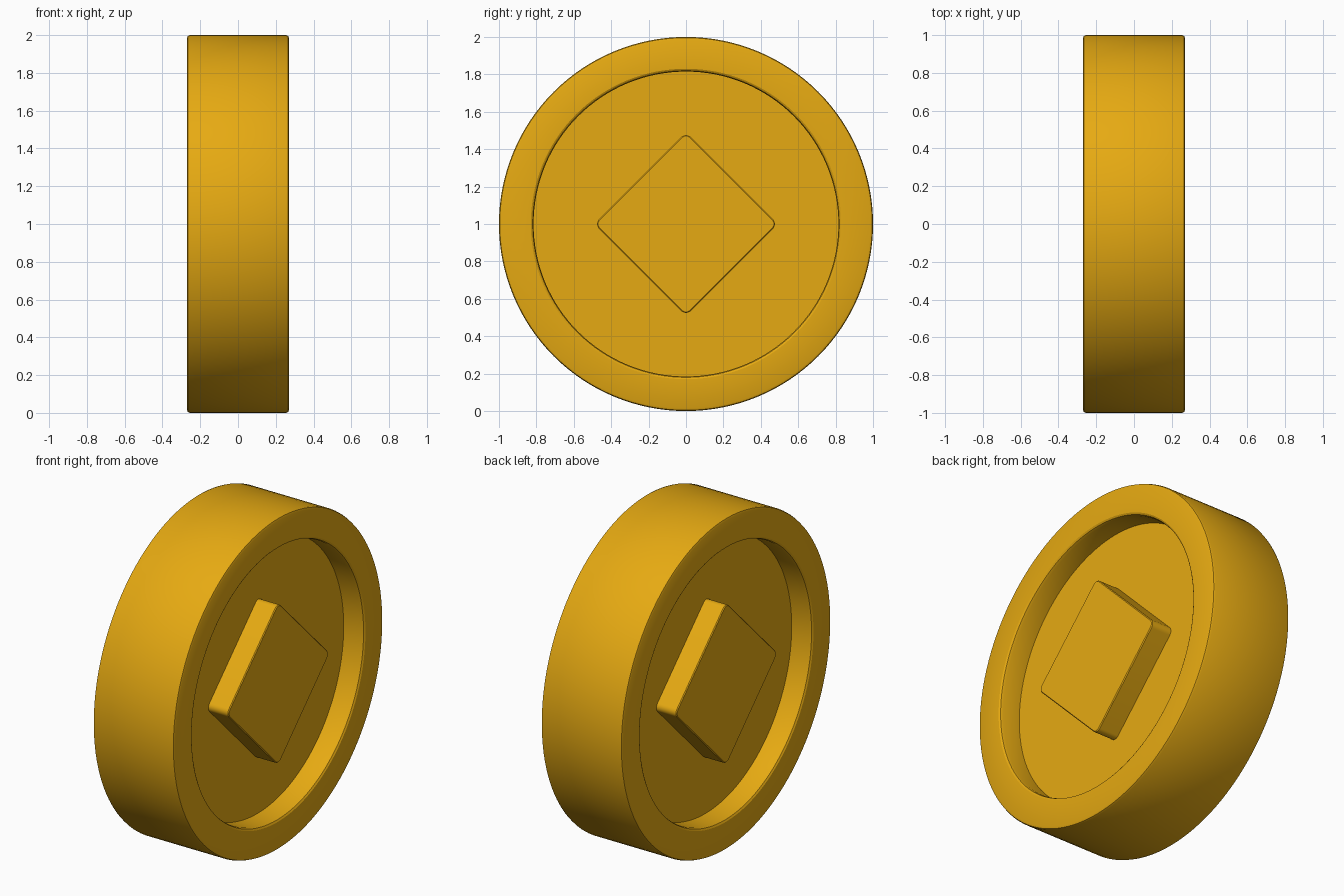
import bpy, bmesh, math
from mathutils import Vector

if "Cube" in bpy.data.objects:
    bpy.data.objects.remove(bpy.data.objects["Cube"])

gold = bpy.data.materials.new("gold")
gold.diffuse_color = (0.79, 0.40, 0.006, 1)
gold.use_nodes = True
gold.node_tree.nodes["Principled BSDF"].inputs["Base Color"].default_value = gold.diffuse_color


def finish(bm, name):
    bmesh.ops.recalc_face_normals(bm, faces=bm.faces)
    me = bpy.data.meshes.new(name)
    bm.to_mesh(me)
    bm.free()
    me.materials.append(gold)
    ob = bpy.data.objects.new(name, me)
    bpy.context.collection.objects.link(ob)
    bpy.ops.object.select_all(action='DESELECT')
    ob.select_set(True)
    bpy.context.view_layer.objects.active = ob
    bpy.ops.object.shade_smooth_by_angle(angle=math.radians(30))
    return ob


# Coin body: half profile (x, radius) mirrored, then lathed about the x axis
SEG = 128
half = [(0.135, 0.815), (0.25, 0.815), (0.264, 0.82), (0.27, 0.83),
        (0.27, 0.985), (0.2656, 0.9956), (0.255, 1.0)]
profile = half + [(-x, r) for x, r in reversed(half)]
bm = bmesh.new()
rings = []
for x, r in profile:
    rings.append([bm.verts.new((x, r * math.cos(2 * math.pi * i / SEG),
                                1 + r * math.sin(2 * math.pi * i / SEG)))
                  for i in range(SEG)])
for a, b in zip(rings, rings[1:]):
    for i in range(SEG):
        j = (i + 1) % SEG
        bm.faces.new((a[i], a[j], b[j], b[i]))
# Recessed floors on both sides
bm.faces.new(rings[0])
bm.faces.new(rings[-1])
finish(bm, "coin_body")

# Raised diamond with rounded corners on each face
R, D = 0.036, 0.49
c = D - R * math.sqrt(2)
for side, name in ((1, "right_diamond"), (-1, "left_diamond")):
    bm = bmesh.new()
    loops = []
    for x, inset in ((0.12, 0), (0.265, 0), (0.27, 0.005)):
        loop = []
        for k in range(4):
            mid = k * math.pi / 2
            for s in range(7):
                a = mid + (s / 6 - 0.5) * math.pi / 2
                loop.append(bm.verts.new((side * x,
                            c * math.cos(mid) + (R - inset) * math.cos(a),
                            1 + c * math.sin(mid) + (R - inset) * math.sin(a))))
        loops.append(loop)
    n = len(loops[0])
    for a, b in zip(loops, loops[1:]):
        for i in range(n):
            bm.faces.new((a[i], a[(i + 1) % n], b[(i + 1) % n], b[i]))
    bm.faces.new(loops[0])
    bm.faces.new(loops[-1])
    finish(bm, name)
